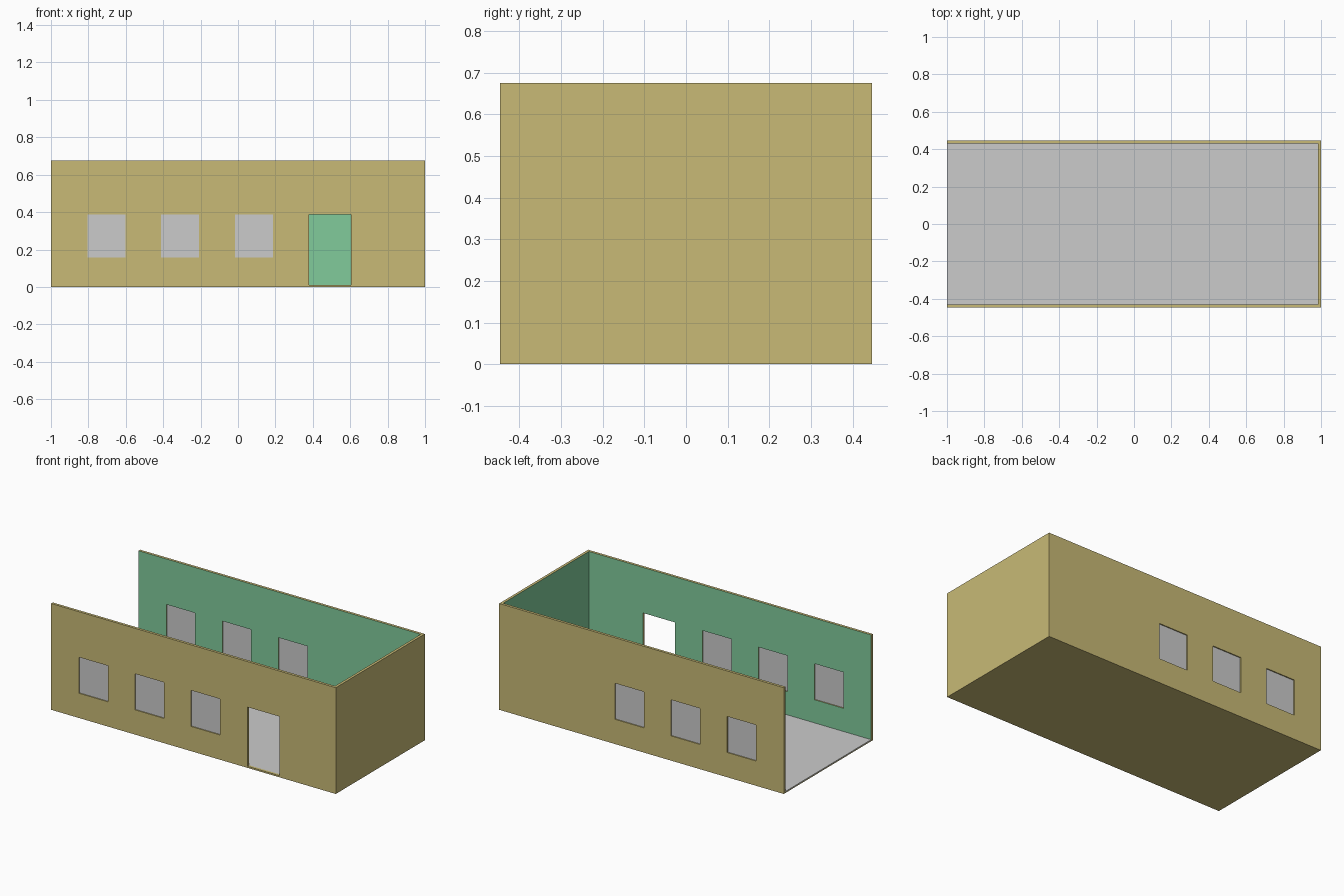
import bpy, bmesh

if "Cube" in bpy.data.objects:
    bpy.data.objects.remove(bpy.data.objects["Cube"])

L, W, H = 1.0, 0.447, 0.675   # half length, half width, height
T = 0.017                     # wall thickness
FLOOR = 0.01


def material(name, rgb):
    m = bpy.data.materials.new(name)
    m.diffuse_color = (*rgb, 1)
    m.use_nodes = True
    m.node_tree.nodes["Principled BSDF"].inputs["Base Color"].default_value = m.diffuse_color
    return m


OUTSIDE = material("ochre_outside", (0.58, 0.49, 0.18))
INSIDE = material("green_inside", (0.22, 0.6, 0.33))


def finish(name, bm, mats=()):
    bmesh.ops.recalc_face_normals(bm, faces=bm.faces)
    me = bpy.data.meshes.new(name)
    bm.to_mesh(me)
    bm.free()
    for m in mats:
        me.materials.append(m)
    ob = bpy.data.objects.new(name, me)
    bpy.context.collection.objects.link(ob)
    return ob


def box(name, lo, hi, mats=()):
    bm = bmesh.new()
    bmesh.ops.create_cube(bm, size=1)
    for v in bm.verts:
        v.co = [lo[i] + (v.co[i] + 0.5) * (hi[i] - lo[i]) for i in range(3)]
    return finish(name, bm, mats)


def long_wall(name, side, openings):
    """Wall along x with rectangular openings (x0, x1, z0, z1), green on its inner face."""
    xs = sorted({-L, L} | {x for o in openings for x in o[:2]})
    zs = sorted({0, H} | {z for o in openings for z in o[2:]})
    bm = bmesh.new()
    grid = [[bm.verts.new((x, side * W, z)) for z in zs] for x in xs]
    for i in range(len(xs) - 1):
        for j in range(len(zs) - 1):
            cx, cz = (xs[i] + xs[i + 1]) / 2, (zs[j] + zs[j + 1]) / 2
            if any(a < cx < b and c < cz < d for a, b, c, d in openings):
                continue
            bm.faces.new((grid[i][j], grid[i + 1][j], grid[i + 1][j + 1], grid[i][j + 1]))
    ext = bmesh.ops.extrude_face_region(bm, geom=bm.faces[:], use_keep_orig=True)
    inner = [g for g in ext["geom"] if isinstance(g, bmesh.types.BMVert)]
    bmesh.ops.translate(bm, vec=(0, -side * T, 0), verts=inner)
    for f in bm.faces:
        if all(abs(abs(v.co.y) - (W - T)) < 1e-5 for v in f.verts):
            f.material_index = 1
    finish(name, bm, (OUTSIDE, INSIDE))


# Long walls with windows, and a doorway in the front one
windows = [(x, x + 0.203, 0.157, 0.386) for x in (-0.805, -0.411, -0.017)]
door = (0.379, 0.605, FLOOR, 0.386)
long_wall("front_wall", -1, windows + [door])
long_wall("back_wall", 1, windows)

# Window panes set in the middle of each wall
for side, label in ((-1, "front"), (1, "back")):
    yc = side * (W - T / 2)
    for n, (a, b, c, d) in enumerate(windows, 1):
        box(f"{label}_window_pane_{n}", (a, yc - 0.002, c), (b, yc + 0.002, d))

# Closed right end; the left end and the top stay open
end = box("end_wall", (L - T, -W + T, 0), (L, W - T, H), (OUTSIDE, INSIDE))
for p in end.data.polygons:
    p.material_index = int(p.normal.x < -0.5)

# Grey floor on a coloured base
box("floor_base", (-L, -W + T, 0), (L - T, W - T, FLOOR / 2), (OUTSIDE,))
box("floor", (-L, -W + T, FLOOR / 2), (L - T, W - T, FLOOR))
